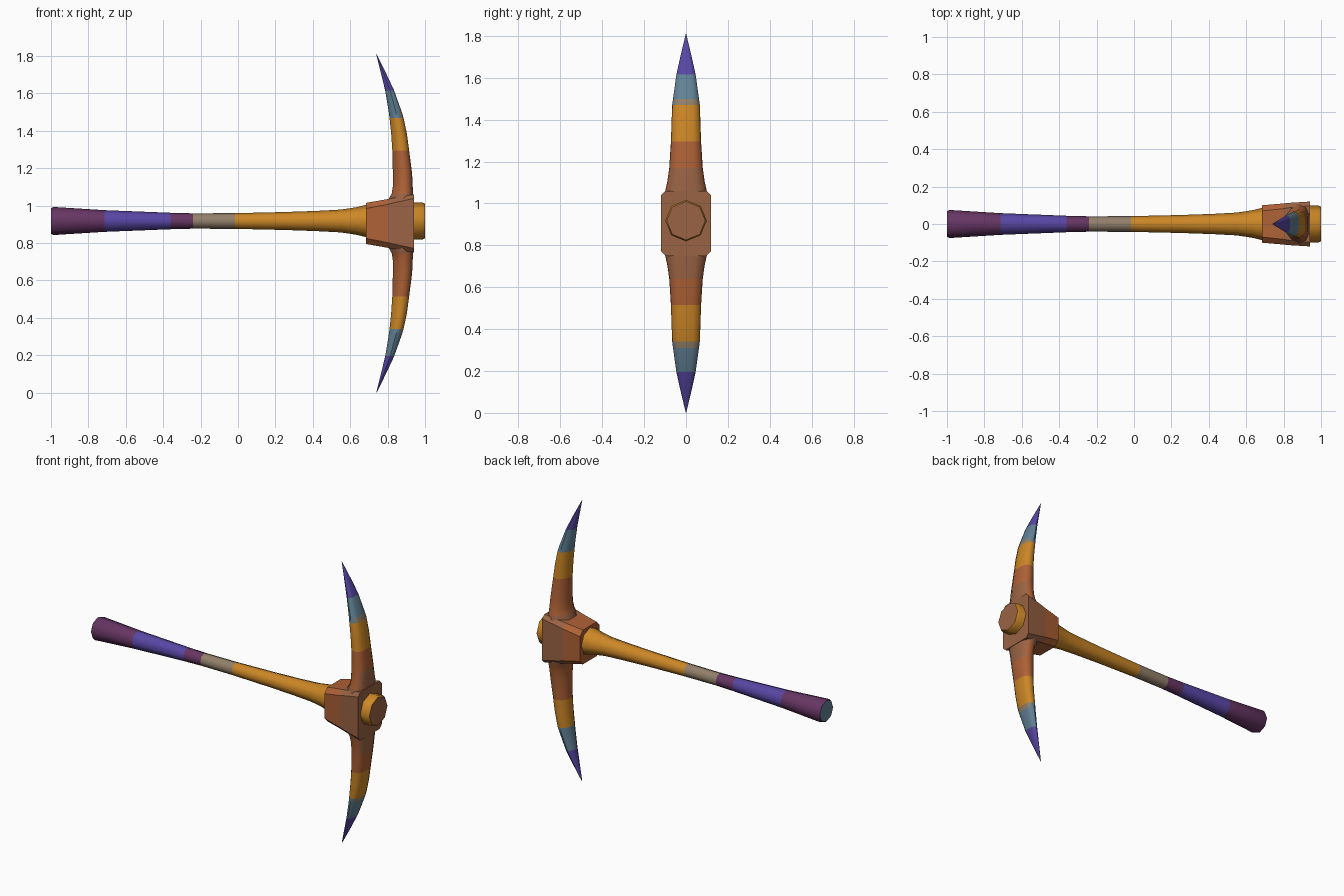
import bpy, bmesh, math

if "Cube" in bpy.data.objects:
    bpy.data.objects.remove(bpy.data.objects["Cube"])

HEAD_Z = 0.905      # centre height of the steel head
HANDLE_Z = 0.918    # centre height of the handle


def lin(c):
    c /= 255
    return c / 12.92 if c <= 0.04045 else ((c + 0.055) / 1.055) ** 2.4


COLOURS = {
    "ochre": (204, 135, 38), "plum": (102, 53, 99), "indigo": (88, 70, 164),
    "taupe": (146, 128, 106), "slate_blue": (98, 130, 150),
    "rust": (174, 97, 54), "brown": (154, 99, 68),
}
NAMES = list(COLOURS)
MATS = []
for name, rgb in COLOURS.items():
    m = bpy.data.materials.new(name)
    m.diffuse_color = (*[lin(c) for c in rgb], 1)
    m.use_nodes = True
    m.node_tree.nodes["Principled BSDF"].inputs["Base Color"].default_value = m.diffuse_color
    MATS.append(m)


def loft(name, rings, colour, cap_start=True, cap_end=True, angle=35):
    """Skin a list of closed rings; colour(centre, normal) names each face's material."""
    bm = bmesh.new()
    loops = [[bm.verts.new(p) for p in ring] for ring in rings]
    for a, b in zip(loops, loops[1:]):
        n = len(a)
        for i in range(n):
            bm.faces.new((a[i], a[(i + 1) % n], b[(i + 1) % n], b[i]))
    if cap_start:
        bm.faces.new(loops[0][::-1])
    if cap_end:
        bm.faces.new(loops[-1])
    bmesh.ops.remove_doubles(bm, verts=bm.verts, dist=1e-5)
    bmesh.ops.recalc_face_normals(bm, faces=bm.faces)
    bm.normal_update()
    for f in bm.faces:
        f.material_index = NAMES.index(colour(f.calc_center_median(), f.normal))
    me = bpy.data.meshes.new(name)
    bm.to_mesh(me)
    bm.free()
    for m in MATS:
        me.materials.append(m)
    ob = bpy.data.objects.new(name, me)
    bpy.context.collection.objects.link(ob)
    bpy.ops.object.select_all(action='DESELECT')
    ob.select_set(True)
    bpy.context.view_layer.objects.active = ob
    bpy.ops.object.shade_smooth_by_angle(angle=math.radians(angle))
    return ob


# Handle: eight-sided turned shaft, flared at both ends, with painted bands
def handle_colour(c, n):
    if n.x < -0.9:
        return "slate_blue"
    if n.x > 0.9:
        return "brown"
    for limit, col in ((-0.715, "plum"), (-0.36, "indigo"), (-0.24, "plum"), (-0.015, "taupe")):
        if c.x < limit:
            return col
    return "ochre"


profile = [(-1, 0.068), (-0.985, 0.075), (-0.715, 0.058), (-0.36, 0.044), (-0.24, 0.041),
           (-0.015, 0.042), (0.25, 0.048), (0.42, 0.054), (0.55, 0.061), (0.63, 0.073),
           (0.70, 0.09), (0.80, 0.098), (0.985, 0.099), (1.0, 0.092)]
loft("handle", [[(x, r * math.cos(k * math.pi / 4), HANDLE_Z + r * math.sin(k * math.pi / 4))
                 for k in range(8)] for x, r in profile], handle_colour, angle=50)


# Collar: chamfered block that widens towards the outer end
def chamfered(x, hy, hz, c):
    q = [(hy, hz - c), (hy - c, hz)]
    pts = q + [(-y, z) for y, z in q[::-1]]
    pts += [(-y, -z) for y, z in q] + [(y, -z) for y, z in q[::-1]]
    return [(x, y, HEAD_Z + z) for y, z in pts]


loft("collar", [chamfered(0.685, 0.1, 0.11, 0.03), chamfered(0.80, 0.11, 0.13, 0.028),
                chamfered(0.83, 0.113, 0.136, 0.026), chamfered(0.94, 0.12, 0.155, 0.022)],
     lambda c, n: "rust" if c.x < 0.8 else "brown")


# Blades: curved spikes, one up and one down
def blade_colour(c, n):
    d = abs(c.z - HEAD_Z)
    if d < 0.16 or (d < 0.265 and n.x > 0.5):
        return "brown"
    if d < 0.39:
        return "rust"
    if d < 0.565:
        return "ochre"
    if d < 0.595 and n.x > 0.5:
        return "taupe"
    return "slate_blue" if d < 0.71 else "indigo"


# distance from centre, inner x, outer x, half width
STATIONS = [(0.0, 0.79, 0.938, 0.112), (0.12, 0.80, 0.938, 0.108), (0.16, 0.822, 0.936, 0.098),
            (0.20, 0.828, 0.934, 0.089), (0.265, 0.828, 0.931, 0.08), (0.39, 0.825, 0.915, 0.072),
            (0.48, 0.819, 0.903, 0.069), (0.565, 0.81, 0.885, 0.066), (0.595, 0.806, 0.876, 0.062),
            (0.71, 0.787, 0.835, 0.046), (0.80, 0.765, 0.793, 0.026), (0.905, 0.739, 0.741, 0.001)]
HALF = [(0.0, 0.35), (0.25, 0.8), (0.55, 1.0), (0.85, 0.88), (1.0, 0.5)]
SECTION = HALF + [(t, -w) for t, w in HALF[::-1]]
for name, s in (("upper_blade", 1), ("lower_blade", -1)):
    loft(name, [[(xi + (xo - xi) * t, hy * w, HEAD_Z + s * d) for t, w in SECTION]
                for d, xi, xo, hy in STATIONS], blade_colour, cap_start=False, angle=50)
